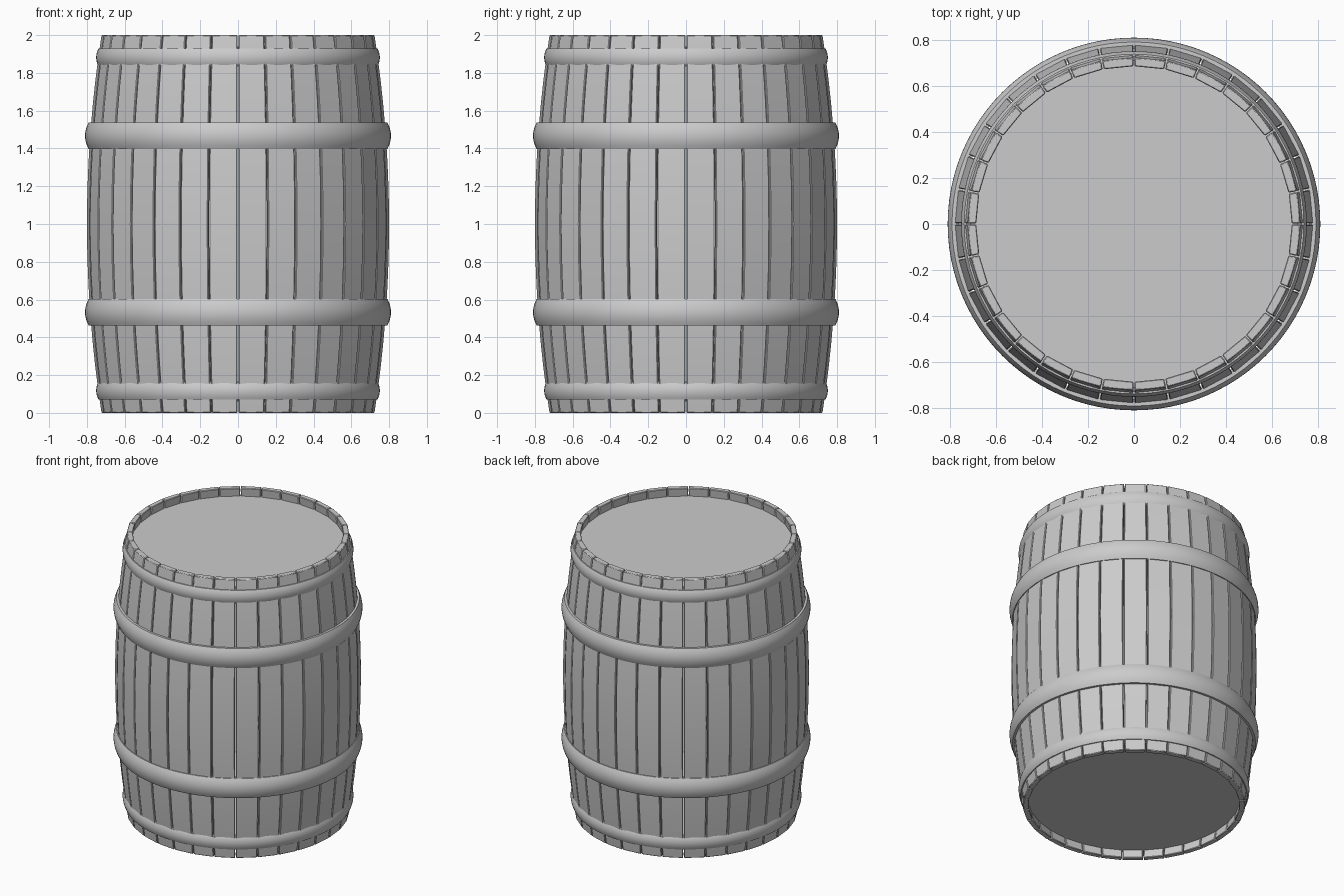
import bpy, bmesh, math

if "Cube" in bpy.data.objects:
    bpy.data.objects.remove(bpy.data.objects["Cube"])

STAVES = 32
STEP = 2 * math.pi / STAVES


def wall_radius(z):
    return 0.80 - 0.077 * (z - 1) ** 2


def make_object(name, bm):
    bmesh.ops.recalc_face_normals(bm, faces=bm.faces)
    mesh = bpy.data.meshes.new(name)
    bm.to_mesh(mesh)
    bm.free()
    ob = bpy.data.objects.new(name, mesh)
    bpy.context.collection.objects.link(ob)
    return ob


def smooth(ob, degrees):
    bpy.ops.object.select_all(action='DESELECT')
    ob.select_set(True)
    bpy.context.view_layer.objects.active = ob
    bpy.ops.object.shade_smooth_by_angle(angle=math.radians(degrees))


# Staves: bowed planks with narrow grooves between them
def staves():
    bm = bmesh.new()
    levels = 16
    gap = 0.004
    for i in range(STAVES):
        a0, a1 = i * STEP + gap, (i + 1) * STEP - gap
        rings = []
        for k in range(levels + 1):
            z = 2 * k / levels
            ro, ri = wall_radius(z), wall_radius(z) - 0.038
            rings.append([bm.verts.new((r * math.cos(a), r * math.sin(a), z))
                          for r, a in ((ro, a0), (ro, a1), (ri, a1), (ri, a0))])
        for lo, hi in zip(rings, rings[1:]):
            for j in range(4):
                n = (j + 1) % 4
                bm.faces.new((lo[j], lo[n], hi[n], hi[j]))
        bm.faces.new(rings[0][::-1])
        bm.faces.new(rings[-1])
    ob = make_object("staves", bm)
    bev = ob.modifiers.new("bevel", 'BEVEL')
    bev.width = 0.004
    bev.segments = 1
    bev.limit_method = 'ANGLE'
    bev.angle_limit = math.radians(40)
    smooth(ob, 30)


# Hoops: rounded bands swept around the barrel
def hoop(name, z, half, edge, bulge, inner, sides=96):
    profile = [(inner, z - half)]
    for k in range(9):
        t = -1 + k / 4
        profile.append((edge + bulge * (1 - t * t), z + half * t))
    profile.append((inner, z + half))
    bm = bmesh.new()
    rings = []
    for i in range(sides):
        a = 2 * math.pi * i / sides
        rings.append([bm.verts.new((r * math.cos(a), r * math.sin(a), h))
                      for r, h in profile])
    n = len(profile)
    for i in range(sides):
        p, q = rings[i], rings[(i + 1) % sides]
        for j in range(n):
            m = (j + 1) % n
            bm.faces.new((p[j], q[j], q[m], p[m]))
    smooth(make_object(name, bm), 40)


# Heads: recessed round panels closing both ends
def head(name, z):
    bpy.ops.mesh.primitive_cylinder_add(vertices=STAVES, radius=0.71,
                                        depth=0.04, location=(0, 0, z))
    bpy.context.object.name = name


staves()
for label, side in (("lower", -1), ("upper", 1)):
    hoop(label + "_wide_hoop", 1 + side * 0.467, 0.07, 0.791, 0.019, 0.76)
    hoop(label + "_end_hoop", 1 + side * 0.882, 0.048, 0.738, 0.013, 0.71)
    head(label + "_head", 1 + side * 0.92)
